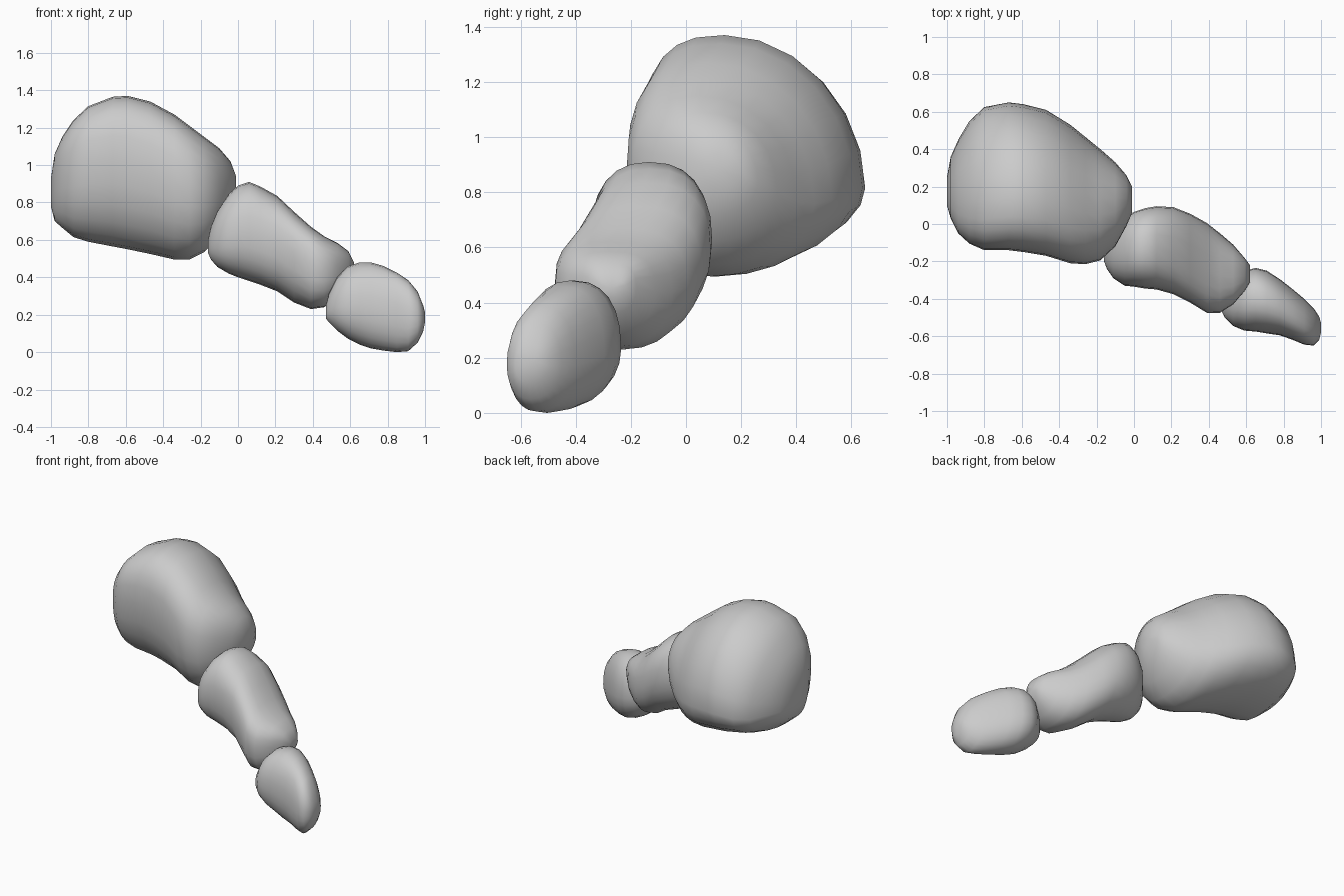
import bpy, bmesh
from math import cos, sin, pi

SIDES = 24


def spow(v, n):
    return abs(v) ** (2 / n) * (1 if v >= 0 else -1)


def segment(name, rows, start, end, n0, n1):
    """Loft rounded sections along x.
    rows: (x, ymin, ymax, zmin, zmax).
    start/end: where the top, right, bottom and left extremes sit (0..1).
    n0/n1: squareness of the four corners (UR, UL, LL, LR) at each end."""
    bm = bmesh.new()
    rings = []
    x0, x1 = rows[0][0], rows[-1][0]
    for x, ya, yb, za, zb in rows:
        t = (x - x0) / (x1 - x0)
        ft, fr, fb, fl = [a + (b - a) * t for a, b in zip(start, end)]
        ns = [a + (b - a) * t for a, b in zip(n0, n1)]
        w, h = yb - ya, zb - za
        ring = []
        for i in range(SIDES):
            a = 2 * pi * i / SIDES
            n = ns[i * 4 // SIDES]
            c, s = spow(cos(a), n), spow(sin(a), n)
            yc = ya + w * (ft if s >= 0 else fb)
            zc = za + h * (fr if c >= 0 else fl)
            y = yc + c * (yb - yc if c >= 0 else yc - ya)
            z = zc + s * (zb - zc if s >= 0 else zc - za)
            ring.append(bm.verts.new((x, y, z)))
        rings.append(ring)
    for a, b in zip(rings, rings[1:]):
        for i in range(SIDES):
            j = (i + 1) % SIDES
            bm.faces.new((a[i], a[j], b[j], b[i]))
    # close each end with a fan
    for ring, x in ((rings[0], x0), (rings[-1], x1)):
        mid = sum((v.co for v in ring), ring[0].co * 0) / SIDES
        pole = bm.verts.new((x, mid.y, mid.z))
        for i in range(SIDES):
            bm.faces.new((ring[i], ring[(i + 1) % SIDES], pole))
    bmesh.ops.recalc_face_normals(bm, faces=bm.faces)
    for f in bm.faces:
        f.smooth = True
    me = bpy.data.meshes.new(name)
    bm.to_mesh(me)
    bm.free()
    ob = bpy.data.objects.new(name, me)
    bpy.context.collection.objects.link(ob)
    return ob


# large base segment
segment("base_segment", [
    (-1.00, 0.10, 0.25, 0.78, 0.93),
    (-0.98, 0.03, 0.36, 0.70, 1.06),
    (-0.94, -0.05, 0.45, 0.665, 1.15),
    (-0.88, -0.105, 0.55, 0.615, 1.24),
    (-0.80, -0.14, 0.625, 0.59, 1.315),
    (-0.67, -0.14, 0.65, 0.565, 1.365),
    (-0.59, -0.15, 0.64, 0.55, 1.37),
    (-0.47, -0.17, 0.61, 0.525, 1.34),
    (-0.34, -0.21, 0.53, 0.495, 1.27),
    (-0.26, -0.215, 0.465, 0.495, 1.21),
    (-0.18, -0.195, 0.40, 0.535, 1.15),
    (-0.10, -0.12, 0.33, 0.62, 1.09),
    (-0.04, -0.01, 0.26, 0.72, 1.02),
    (-0.01, 0.06, 0.20, 0.82, 0.94),
], (0.33, 0.27, 0.36, 0.62), (0.42, 0.40, 0.48, 0.53),
    (1.85, 2.9, 2.2, 1.9), (2.1, 2.3, 2.2, 2.0))

# waisted middle segment
segment("middle_segment", [
    (-0.16, -0.20, -0.14, 0.53, 0.60),
    (-0.145, -0.24, -0.09, 0.495, 0.67),
    (-0.11, -0.29, -0.04, 0.455, 0.755),
    (-0.05, -0.33, 0.03, 0.42, 0.845),
    (0.00, -0.335, 0.065, 0.40, 0.89),
    (0.06, -0.345, 0.085, 0.38, 0.91),
    (0.12, -0.35, 0.095, 0.36, 0.885),
    (0.21, -0.375, 0.09, 0.325, 0.835),
    (0.30, -0.42, 0.055, 0.265, 0.75),
    (0.39, -0.475, 0.005, 0.23, 0.67),
    (0.46, -0.475, -0.05, 0.24, 0.62),
    (0.53, -0.43, -0.11, 0.285, 0.585),
    (0.59, -0.36, -0.18, 0.36, 0.54),
    (0.62, -0.31, -0.22, 0.42, 0.48),
], (0.50, 0.50, 0.52, 0.46), (0.46, 0.52, 0.52, 0.60),
    (2.2, 2.2, 2.2, 1.95), (2.9, 2.6, 2.8, 2.2))

# flattened tip segment
segment("tip_segment", [
    (0.47, -0.47, -0.39, 0.18, 0.25),
    (0.485, -0.50, -0.35, 0.16, 0.31),
    (0.53, -0.545, -0.30, 0.115, 0.40),
    (0.59, -0.57, -0.25, 0.07, 0.46),
    (0.65, -0.575, -0.235, 0.04, 0.48),
    (0.71, -0.585, -0.25, 0.02, 0.48),
    (0.78, -0.595, -0.295, 0.008, 0.46),
    (0.85, -0.62, -0.35, 0.00, 0.425),
    (0.91, -0.645, -0.40, 0.005, 0.385),
    (0.96, -0.65, -0.45, 0.05, 0.325),
    (0.99, -0.62, -0.495, 0.11, 0.25),
    (1.00, -0.58, -0.53, 0.16, 0.21),
], (0.50, 0.44, 0.46, 0.44), (0.48, 0.44, 0.42, 0.46),
    (2.3, 2.2, 2.2, 2.1), (2.4, 2.2, 2.2, 2.0))
